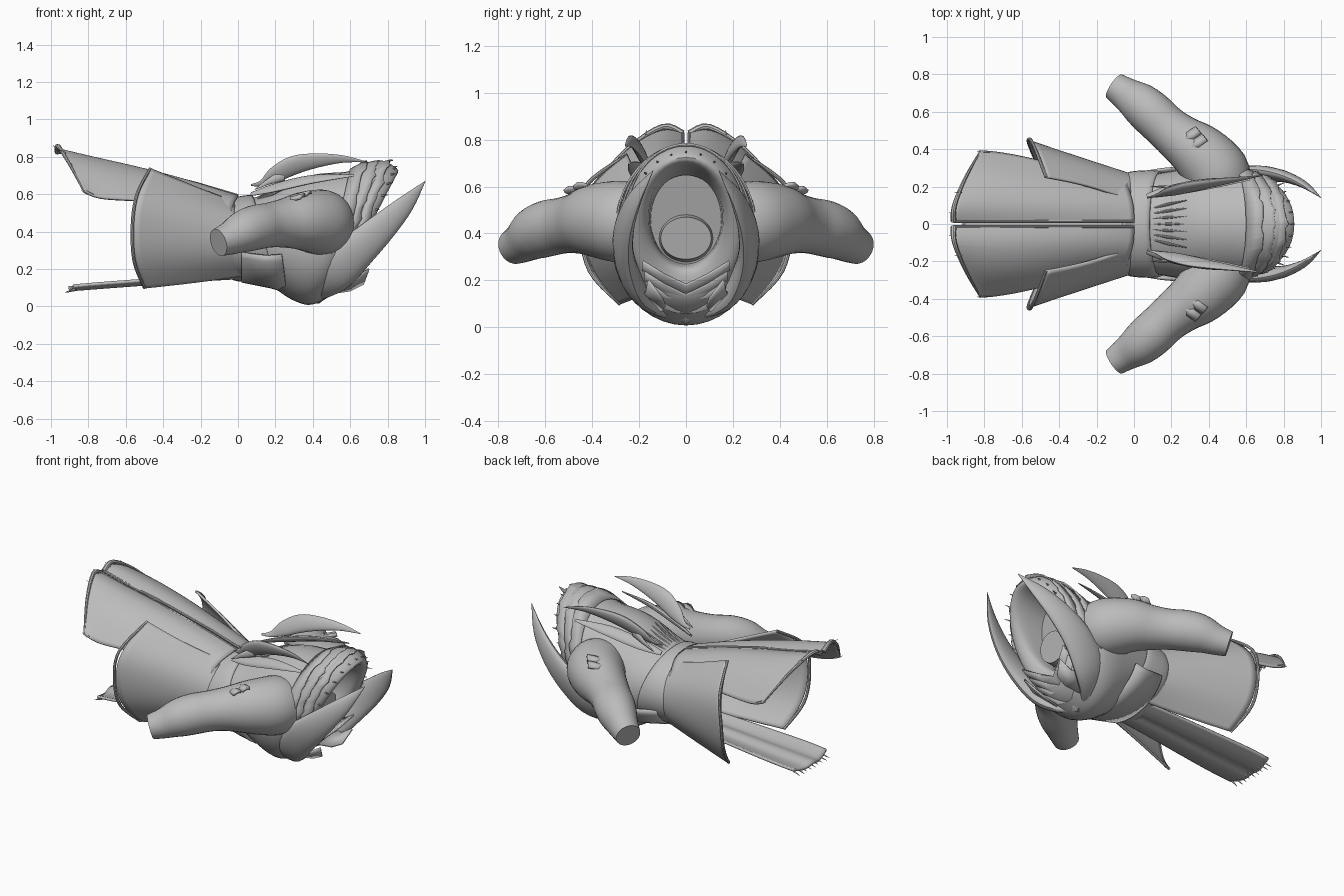
import bpy, bmesh, math, random
from mathutils import Vector

if "Cube" in bpy.data.objects:
    bpy.data.objects.remove(bpy.data.objects["Cube"])

random.seed(4)
cloth = bpy.data.materials.new("grey_cloth")
cloth.diffuse_color = (0.5, 0.5, 0.5, 1)
cloth.use_nodes = True
cloth.node_tree.nodes["Principled BSDF"].inputs["Base Color"].default_value = cloth.diffuse_color


def make(name, verts, faces, angle=40, thick=0, subdiv=0):
    me = bpy.data.meshes.new(name)
    me.from_pydata([tuple(v) for v in verts], [], faces)
    bm = bmesh.new()
    bm.from_mesh(me)
    bmesh.ops.recalc_face_normals(bm, faces=bm.faces)
    bm.to_mesh(me)
    bm.free()
    me.materials.append(cloth)
    ob = bpy.data.objects.new(name, me)
    bpy.context.collection.objects.link(ob)
    if subdiv:
        m = ob.modifiers.new("smooth", "SUBSURF")
        m.levels = m.render_levels = subdiv
        m.boundary_smooth = "PRESERVE_CORNERS"
    if thick:
        m = ob.modifiers.new("thickness", "SOLIDIFY")
        m.thickness = thick
        m.offset = 0
    bpy.ops.object.select_all(action="DESELECT")
    ob.select_set(True)
    bpy.context.view_layer.objects.active = ob
    bpy.ops.object.shade_smooth_by_angle(angle=math.radians(angle))
    return ob


def loft(name, rings, caps=True, **kw):
    n = len(rings[0])
    verts = [v for r in rings for v in r]
    faces = [(i * n + j, i * n + (j + 1) % n, (i + 1) * n + (j + 1) % n, (i + 1) * n + j)
             for i in range(len(rings) - 1) for j in range(n)]
    if caps:
        faces += [tuple(range(n)), tuple(range(len(verts) - n, len(verts)))]
    return make(name, verts, faces, **kw)


def sheet(name, rows, **kw):
    n = len(rows[0])
    faces = [(i * n + j, i * n + j + 1, (i + 1) * n + j + 1, (i + 1) * n + j)
             for i in range(len(rows) - 1) for j in range(n - 1)]
    return make(name, [v for r in rows for v in r], faces, **kw)


def flip(rows, s):
    return [[(x, y * s, z) for x, y, z in r] for r in rows]


def spline(pts, steps=4):
    """Smooth interpolation of tuples of any length."""
    p = [pts[0]] + list(pts) + [pts[-1]]
    out = []
    for i in range(1, len(p) - 2):
        for k in range(steps):
            t = k / steps
            out.append(tuple(0.5 * (2 * b + (c - a) * t + (2 * a - 5 * b + 4 * c - d) * t * t
                                    + (3 * b - a - 3 * c + d) * t ** 3)
                             for a, b, c, d in zip(p[i - 1], p[i], p[i + 1], p[i + 2])))
    return out + [tuple(pts[-1])]


def hoop(xt, zt, xb, zb, ry, n=40):
    """Oval around the body: top point, bottom point and half width."""
    r = []
    for j in range(n):
        a = 2 * math.pi * j / n
        t = (1 + math.cos(a)) / 2
        r.append((xb + (xt - xb) * t, ry * math.sin(a), zb + (zt - zb) * t))
    return r


def tube(name, path, n=20, flat=1.0, side=None, **kw):
    """Path of (x, y, z, radius); side fixes the wide axis of a flattened section."""
    rings = []
    for i, p in enumerate(path):
        d = Vector(path[min(i + 1, len(path) - 1)][:3]) - Vector(path[max(i - 1, 0)][:3])
        d.normalize()
        u = Vector(side or (0, 0, 1))
        u = (u - d * u.dot(d)).normalized()
        v = d.cross(u)
        rings.append([Vector(p[:3]) + p[3] * (u * math.cos(a) + v * flat * math.sin(a))
                      for a in (2 * math.pi * j / n for j in range(n))])
    return loft(name, rings, **kw)


# Torso, open from the waist up to the shoulders and the upright collar
torso = spline([(-.06, .55, -.02, .17, .245), (.08, .58, .08, .16, .262), (.2, .62, .19, .1, .282),
                (.32, .68, .28, .04, .3), (.44, .71, .37, .008, .315), (.58, .72, .44, .025, .315),
                (.68, .755, .5, .06, .29)], 3)
loft("torso", [hoop(*r) for r in torso], caps=False)

# Collar with a folded rim that turns inward to the neck opening
collar = spline([(.6, .73, .44, .04, .305), (.69, .77, .5, .07, .285), (.77, .78, .54, .1, .265),
                 (.84, .745, .57, .14, .235), (.855, .715, .58, .2, .195), (.8, .69, .57, .25, .16),
                 (.6, .65, .5, .27, .15)], 3)
loft("collar", [hoop(*r) for r in collar], caps=False)
loft("neck_lining", [hoop(.62, .65, .5, .26, .16), hoop(.5, .62, .44, .27, .15)])
loft("neck_stump", [hoop(.5, .49, .44, .27, .12), hoop(.64, .47, .6, .29, .108)], angle=30)

# Overlapping layers around the back of the collar
for k in range(3):
    a = hoop(.6 + .07 * k, .732 + .016 * k, .44 + .05 * k, .04 + .03 * k, .312 - .02 * k, 64)
    b = hoop(.69 + .065 * k, .778 + .002 * k, .5 + .04 * k, .06 + .03 * k, .297 - .02 * k, 64)
    idx = list(range(-20, 21))
    sheet("collar_layer", [[a[i] for i in idx],
                           [Vector(b[i]) + Vector((random.uniform(-.012, .008), 0, 0)) for i in idx]],
          thick=.008, angle=25)

# Fringe of little spikes on the collar rim
rim = hoop(.835, .745, .57, .13, .24, 48)
for i in range(-12, 13, 2):
    p = Vector(rim[i])
    out = Vector((.6, p.y, (p.z - .45) * .6)).normalized()
    tip = p + out * random.uniform(.015, .04)
    tube("collar_fringe", [(*p, .006), (*tip, .0008)], n=4, side=(.3, .5, .2))

# Layered V-shaped ruffles on the chest, below the opening
for k in range(4):
    x, z, w = .43 + .045 * k, .02 + .042 * k, .16 + .008 * k
    rows = [[(x + dx + .08 * abs(t), w * t, z + dz + .1 * abs(t) ** 1.2) for t in (-1, -.5, 0, .5, 1)]
            for dx, dz in ((-.08, .01), (0, 0), (.05, .035))]
    sheet("chest_ruffle", rows, thick=.012, angle=25)

# Waist sash, with a flared lower belt over the belly
loft("waist_sash", [hoop(*r) for r in spline([(-.06, .56, -.04, .155, .255), (-.03, .575, 0, .14, .275),
                                              (.06, .59, .14, .13, .282), (.08, .58, .2, .13, .275)], 3)],
     caps=False, thick=.012)
belt = [hoop(.02, .5, .02, .135, .275), hoop(.12, .5, .17, .105, .296), hoop(.2, .55, .26, .08, .304)]
sheet("belly_belt", [[r[j] for j in range(11, 30)] for r in belt], thick=.015)

# Pleats on the middle of the back
for k in range(-3, 4):
    y = .035 * k
    tube("back_pleat", [(.1, y * .8, .582 - y * y, .003), (.18, y, .61 - y * y, .008),
                        (.28, y * 1.2, .658 - y * y, .002)], n=8)

for s in (1, -1):
    # Sleeve, closed at the wrist
    tube("sleeve", spline([(.46, s * .2, .44, .165), (.44, s * .28, .45, .175), (.35, s * .38, .455, .158),
                           (.25, s * .455, .445, .132), (.17, s * .52, .435, .12), (.095, s * .59, .422, .12),
                           (.03, s * .645, .4, .112), (-.04, s * .693, .366, .09), (-.105, s * .737, .342, .075)]),
         n=28)
    # Stitched strap patches on the upper arm
    for x, y, z in ((.3, .47, .583), (.335, .43, .6)):
        rows = [[(x + a * .045 - b * .014, s * (y + a * .032 + b * .018), z - .008 * abs(b) - b * .008 + .012 * a)
                 for b in (-1, 0, 1)] for a in (-1, 1)]
        sheet("sleeve_strap", rows, thick=.016, angle=20)

    # Side skirt panel
    rows = [[(-.03, .13, .56), (0, .22, .49), (.02, .26, .38), (.03, .24, .26), (.05, .13, .17)],
            [(-.25, .21, .645), (-.26, .32, .55), (-.27, .355, .42), (-.25, .32, .25), (-.22, .2, .13)],
            [(-.47, .25, .735), (-.54, .43, .6), (-.565, .45, .43), (-.555, .41, .24), (-.5, .28, .1)]]
    sheet("side_skirt", flip(rows, s), thick=.014, subdiv=3)
    hem = [(x, s * y, z, .009) for x, y, z in rows[2]]
    tube("skirt_hem", spline(hem, 5), n=8, side=(1, 0, 0))

    # Back coat tail, with a rolled edge along the centre slit
    rows = [[(.0, .008, .59), (.0, .09, .585), (-.02, .16, .56), (-.04, .22, .5)],
            [(-.22, .008, .655), (-.22, .09, .665), (-.24, .18, .63), (-.27, .27, .535)],
            [(-.5, .01, .725), (-.5, .1, .745), (-.51, .23, .69), (-.54, .35, .57)],
            [(-.78, .012, .78), (-.78, .11, .81), (-.78, .27, .74), (-.74, .385, .57)],
            [(-.965, .015, .825), (-.96, .1, .855), (-.9, .25, .76), (-.82, .39, .61)]]
    sheet("back_tail", flip(rows, s), thick=.012, subdiv=3)
    tube("tail_slit_edge", [(r[0][0], s * .014, r[0][2] + .002, .008) for r in rows], n=8)
    tube("tail_hem", spline([(x, s * y, z, .016 - .01 * i / 3) for i, (x, y, z) in enumerate(rows[-1])]),
         n=8, side=(1, 0, 0))
    # Loose threads at the tail hem
    for x, y, z in ((-.95, .06, .84), (-.92, .17, .82), (-.8, .39, .6), (-.77, .385, .6)):
        tube("loose_thread", [(x, s * y, z, .004), (x - .04, s * y, z + .02, .001)], n=4, side=(0, 1, 0))

    # Curved blade on each shoulder blade, with a short lower barb
    tube("back_blade", spline([(.07, s * .14, .648, .006), (.13, s * .155, .66, .018), (.2, s * .175, .705, .045),
                               (.3, s * .2, .755, .054), (.42, s * .22, .78, .042), (.56, s * .24, .788, .022),
                               (.69, s * .26, .772, .002)]), n=16, flat=.4, side=(-.2, .45 * s, 1))
    tube("blade_barb", [(.24, s * .18, .7, .03), (.16, s * .2, .665, .015), (.09, s * .2, .625, .002)],
         n=12, flat=.5)
    # Pointed strip lying on the back, from the collar to the waist sash
    tube("back_strap", spline([(.07, s * .15, .6, .015), (.2, s * .18, .635, .035), (.4, s * .215, .68, .035),
                               (.62, s * .24, .7, .008)]), n=12, flat=.4, side=(0, s, -.7))

    # Large crescent horn rising from the chest past the collar
    tube("collar_horn", spline([(.37, s * .02, .075, .06), (.42, s * .13, .12, .1), (.52, s * .22, .19, .115),
                                (.65, s * .265, .31, .1), (.78, s * .26, .43, .078), (.9, s * .215, .55, .048),
                                (1.0, s * .14, .668, .002)]), n=20, flat=.42, side=(-.7, .25 * s, .7))
    # Small ruffles at the side of the chest
    sheet("side_ruffle", flip([[(.5, .1, .07), (.52, .2, .15)], [(.6, .09, .085), (.62, .17, .15)],
                               [(.67, .1, .12), (.7, .16, .2)]], s), thick=.012)

# Long front tail with a raised crease and a ragged end
rows = []
for x, z, w in ((.12, .15, .12), (-.2, .135, .14), (-.5, .11, .16), (-.75, .092, .175), (-.88, .08, .17)):
    rows.append([(x - (.03 * (1 - abs(t)) if x < -.8 else 0), w * t,
                  z + (.02 if abs(t) < .2 else 0) + .03 * abs(t) ** 2) for t in (-1, -.7, -.35, -.1, .1, .35, .7, 1)])
sheet("front_tail", rows, thick=.016, subdiv=2)
for k in range(-4, 5):
    y = k * .036
    tube("tail_fringe", [(-.87, y, .09, .008), (-.925 + .012 * (k % 3) / 2, y * 1.05, .075, .001)],
         n=4, side=(0, 1, 0))
